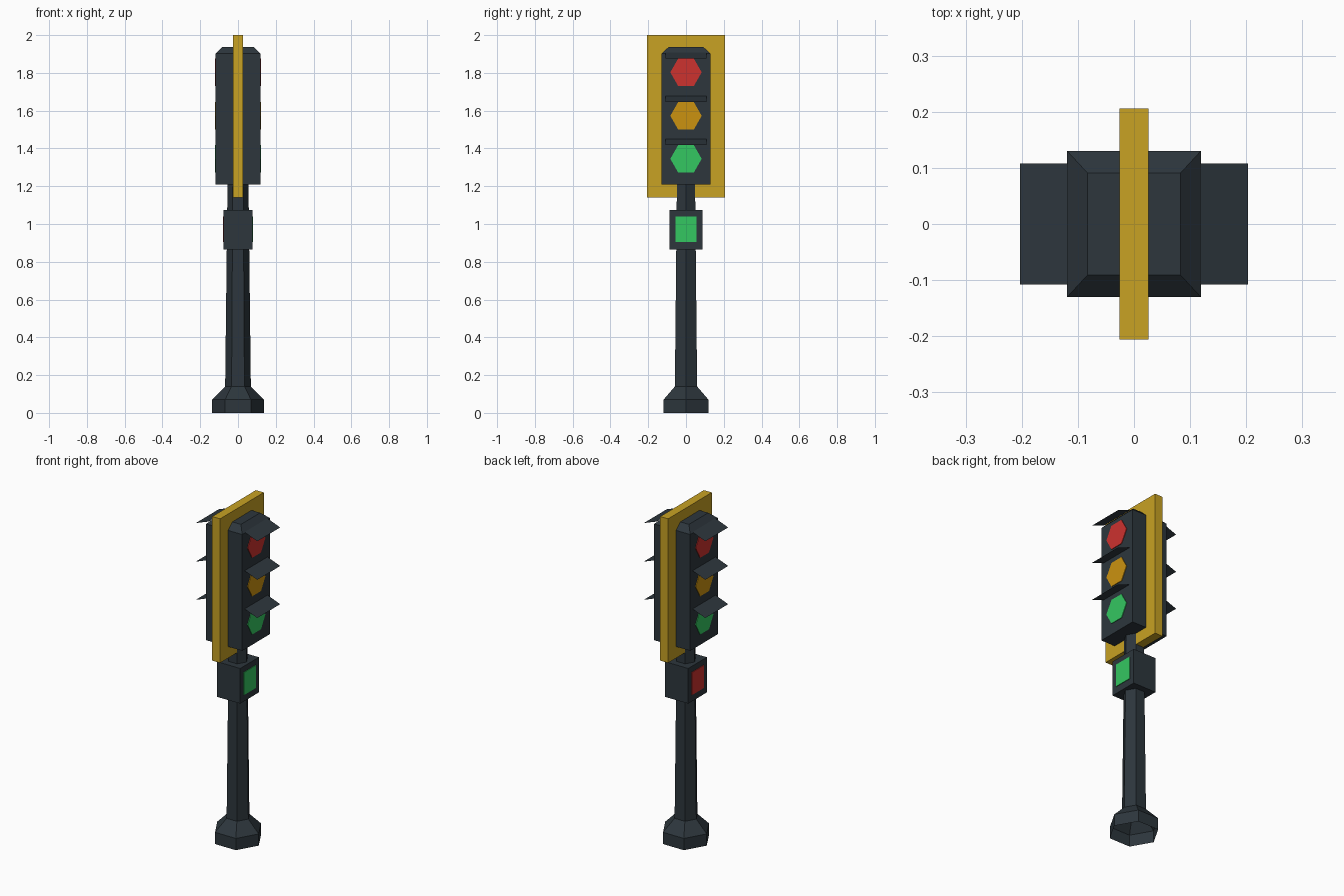
import bpy, bmesh, math

if "Cube" in bpy.data.objects:
    bpy.data.objects.remove(bpy.data.objects["Cube"], do_unlink=True)


def material(name, rgb):
    m = bpy.data.materials.new(name)
    m.use_nodes = True
    m.diffuse_color = (*rgb, 1)
    m.node_tree.nodes["Principled BSDF"].inputs["Base Color"].default_value = (*rgb, 1)
    return m


DARK = material("dark slate", (0.026, 0.037, 0.046))
YELLOW = material("plate yellow", (0.58, 0.36, 0.017))
RED = material("signal red", (0.61, 0.032, 0.028))
AMBER = material("signal amber", (0.6, 0.29, 0.005))
GREEN = material("signal green", (0.034, 0.57, 0.12))


def finish(name, bm, mat):
    bmesh.ops.recalc_face_normals(bm, faces=bm.faces)
    mesh = bpy.data.meshes.new(name)
    bm.to_mesh(mesh)
    bm.free()
    mesh.materials.append(mat)
    ob = bpy.data.objects.new(name, mesh)
    bpy.context.collection.objects.link(ob)
    return ob


def loft(name, rings, mat, cap_bottom=True):
    """Skin a stack of rings of equal length, capping the ends."""
    bm = bmesh.new()
    loops = [[bm.verts.new(p) for p in ring] for ring in rings]
    n = len(loops[0])
    for low, high in zip(loops, loops[1:]):
        for i in range(n):
            j = (i + 1) % n
            bm.faces.new((low[i], low[j], high[j], high[i]))
    bm.faces.new(loops[-1])
    if cap_bottom:
        bm.faces.new(loops[0][::-1])
    return finish(name, bm, mat)


def rect(hx, hy, z):
    return [(-hx, -hy, z), (hx, -hy, z), (hx, hy, z), (-hx, hy, z)]


def hexagon(r, z):
    return [(r * math.cos(k * math.pi / 3), r * math.sin(k * math.pi / 3), z)
            for k in range(6)]


def side_plate(name, side, x, outline, mat, depth=0.004):
    """Thin plate on a side face, from a y-z outline."""
    return loft(name, [[(side * (x + d), y, z) for y, z in outline]
                       for d in (-depth, depth)], mat)


# Hexagonal post with a flared foot, open underneath
loft("post", [hexagon(0.137, 0), hexagon(0.137, 0.07), hexagon(0.068, 0.14),
              hexagon(0.055, 1.25)], DARK, cap_bottom=False)

# Crossing signal box, backing plate and lamp housing with chamfered top
loft("crossing_box", [rect(0.076, 0.088, 0.865), rect(0.076, 0.088, 1.075)], DARK)
loft("backing_plate", [rect(0.026, 0.206, 1.14), rect(0.026, 0.206, 2.0)], YELLOW)
loft("lamp_housing", [rect(0.119, 0.13, 1.208), rect(0.119, 0.13, 1.902),
                      rect(0.083, 0.091, 1.938)], DARK)

# Lamps, visors and crossing lights on both sides
lamps = (("red", RED, 1.803), ("amber", AMBER, 1.573), ("green", GREEN, 1.345))
for side, label, cross_mat in ((1, "left", GREEN), (-1, "right", RED)):
    for colour, mat, z in lamps:
        outline = [(x, z + y * 1.01) for x, y, _ in hexagon(0.083, 0)]
        side_plate(f"{colour}_lamp_{label}", side, 0.119, outline, mat)
        bm = bmesh.new()
        bm.faces.new([bm.verts.new((side * x, y, z + h)) for x, y, h in (
            (0.118, -0.108, 0.105), (0.203, -0.108, 0.073),
            (0.203, 0.108, 0.073), (0.118, 0.108, 0.105))])
        finish(f"{colour}_visor_{label}", bm, DARK)
    side_plate(f"crossing_light_{label}", side, 0.076,
               [(-0.056, 0.905), (0.056, 0.905), (0.056, 1.04), (-0.056, 1.04)],
               cross_mat)
